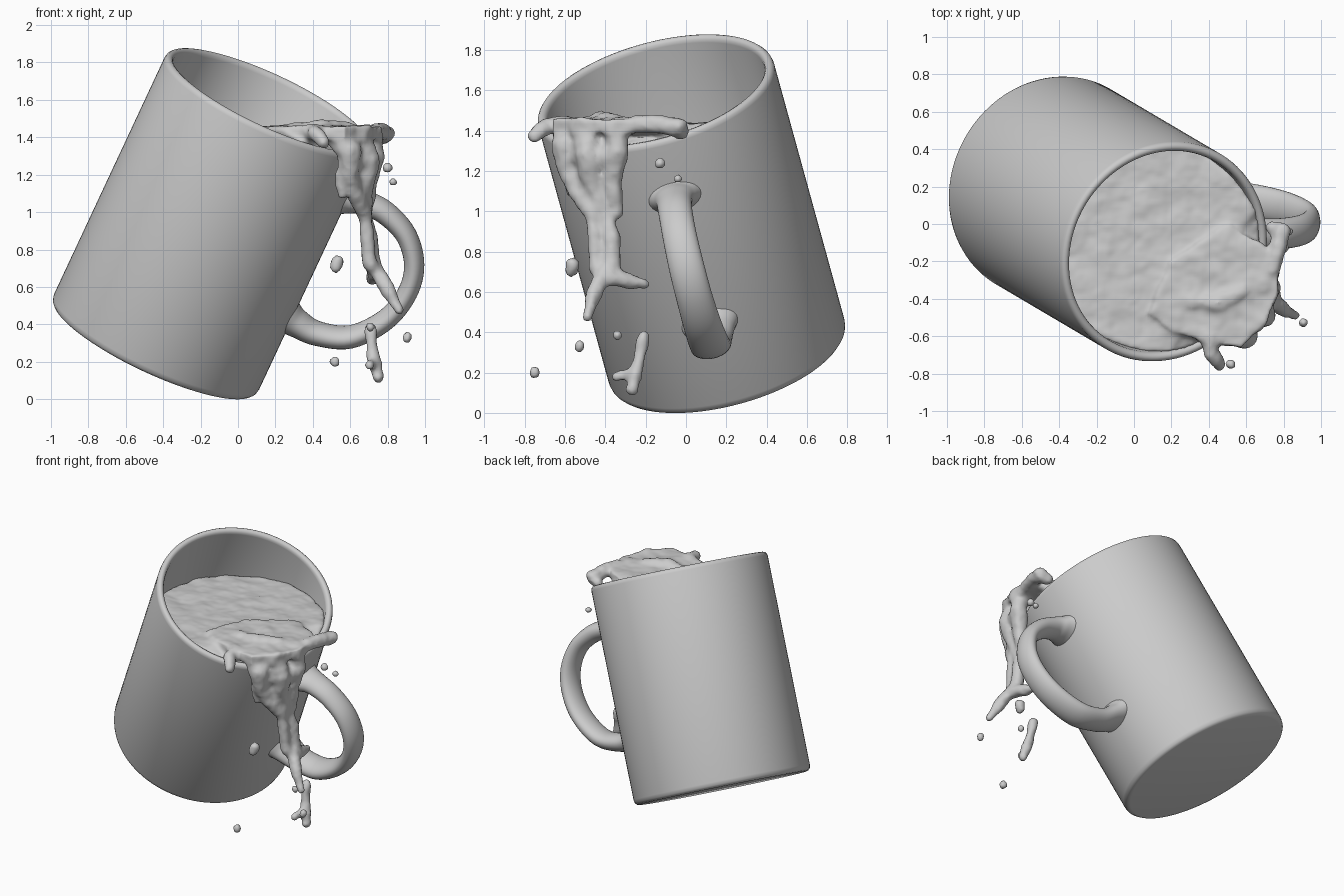
import bpy, bmesh, math
from mathutils import Vector, Matrix

if "Cube" in bpy.data.objects:
    bpy.data.objects.remove(bpy.data.objects["Cube"])

# Tilted mug frame: a = cup axis, h = handle direction
a = Vector((0.4105, -0.2418, 0.879)).normalized()
h = Vector((0.91, 0.036, -0.416))
h = (h - a * h.dot(a)).normalized()
s = a.cross(h)
FRAME = Matrix.Translation((-0.45, 0.21, 0.275)) @ Matrix((h, s, a)).transposed().to_4x4()
H = 1.505


def finish(bm, name, matrix=None, angle=40):
    bmesh.ops.recalc_face_normals(bm, faces=bm.faces)
    me = bpy.data.meshes.new(name)
    bm.to_mesh(me)
    bm.free()
    if matrix:
        me.transform(matrix)
    ob = bpy.data.objects.new(name, me)
    bpy.context.collection.objects.link(ob)
    bpy.ops.object.select_all(action='DESELECT')
    bpy.context.view_layer.objects.active = ob
    ob.select_set(True)
    bpy.ops.object.shade_smooth_by_angle(angle=math.radians(angle))
    return ob


def lathe(profile, steps=96):
    bm = bmesh.new()
    vs = [bm.verts.new((r, 0, z)) for r, z in profile]
    es = [bm.edges.new(p) for p in zip(vs, vs[1:])]
    bmesh.ops.spin(bm, geom=vs + es, cent=(0, 0, 0), axis=(0, 0, 1),
                   angle=2 * math.pi, steps=steps, use_merge=True)
    bmesh.ops.remove_doubles(bm, verts=bm.verts, dist=1e-4)
    return bm


# Mug body with rounded rim and base edge
finish(lathe([(0, 0), (0.57, 0), (0.588, 0.005), (0.6, 0.018), (0.605, 0.04),
              (0.605, H - 0.03), (0.601, H - 0.014), (0.592, H - 0.004), (0.58, H),
              (0.568, H - 0.004), (0.559, H - 0.014), (0.555, H - 0.03),
              (0.555, 0.1), (0.53, 0.06), (0, 0.05)]), "mug_body", FRAME)


# Handle: smooth path in the cup's radial plane, flared where it meets the wall
def catmull(pts, n):
    p = [pts[0]] + pts + [pts[-1]]
    out = []
    for i in range(1, len(p) - 2):
        for k in range(n):
            t = k / n
            out.append(tuple(0.5 * (2 * q1 + (q2 - q0) * t
                       + (2 * q0 - 5 * q1 + 4 * q2 - q3) * t * t
                       + (3 * q1 - q0 - 3 * q2 + q3) * t ** 3)
                       for q0, q1, q2, q3 in zip(*p[i - 1:i + 3])))
    return out + [pts[-1]]


# radial, axial, in-plane radius, sideways radius
path = catmull([(0.57, 1.185, 0.095, 0.145), (0.62, 1.195, 0.075, 0.115),
                (0.69, 1.21, 0.066, 0.092), (0.82, 1.205, 0.062, 0.085),
                (0.97, 1.14, 0.056, 0.085), (1.075, 1.01, 0.054, 0.088),
                (1.105, 0.85, 0.054, 0.09), (1.06, 0.67, 0.056, 0.095),
                (0.93, 0.505, 0.06, 0.1), (0.76, 0.445, 0.064, 0.1),
                (0.64, 0.45, 0.075, 0.12), (0.57, 0.465, 0.095, 0.15)], 6)
bm = bmesh.new()
rings = []
for i, (r, t, ra, rb) in enumerate(path):
    n0, n1 = path[max(i - 1, 0)], path[min(i + 1, len(path) - 1)]
    tan = Vector((n1[0] - n0[0], 0, n1[1] - n0[1])).normalized()
    nor = Vector((-tan.z, 0, tan.x))
    rings.append([bm.verts.new(Vector((r, 0, t)) + nor * ra * math.cos(w)
                  + Vector((0, rb * math.sin(w), 0)))
                  for w in (2 * math.pi * k / 28 for k in range(28))])
for A, B in zip(rings, rings[1:]):
    for k in range(28):
        j = (k + 1) % 28
        bm.faces.new((A[k], A[j], B[j], B[k]))
bm.faces.new(rings[0])
bm.faces.new(rings[-1])
finish(bm, "mug_handle", FRAME)

# Liquid filling the cup, cut off level
liq = lathe([(0, 0.06), (0.53, 0.065), (0.562, 0.11), (0.562, H - 0.01), (0, H - 0.01)])
bmesh.ops.transform(liq, matrix=FRAME, verts=liq.verts)
cut = bmesh.ops.bisect_plane(liq, geom=liq.verts[:] + liq.edges[:] + liq.faces[:],
                             plane_co=(0, 0, 1.435), plane_no=(0, 0, 1), clear_outer=True)
bmesh.ops.holes_fill(liq, edges=[e for e in liq.edges if e.is_boundary])

# Bulge of liquid swelling over the low side of the rim
outline = [(0.08, -0.48), (0.22, -0.58), (0.38, -0.63), (0.57, -0.66), (0.70, -0.54),
           (0.77, -0.38), (0.77, -0.2), (0.68, -0.1), (0.5, 0.0), (0.2, -0.2)]
slab = liq.faces.new([liq.verts.new((x, y, 1.385)) for x, y in outline])
ext = bmesh.ops.extrude_face_region(liq, geom=[slab], use_keep_orig=True)
for v in ext['geom']:
    if isinstance(v, bmesh.types.BMVert):
        v.co.z = 1.46


def stream(*pts):
    """Overlapping balls along a path of (x, y, z, radius)."""
    for p, q in zip(pts, pts[1:] if len(pts) > 1 else pts):
        n = max(1, int((Vector(p[:3]) - Vector(q[:3])).length / (0.35 * min(p[3], q[3]))))
        for i in range(n + 1):
            x, y, z, r = (u + (v - u) * i / n for u, v in zip(p, q))
            bmesh.ops.create_icosphere(liq, subdivisions=2, radius=r,
                                       matrix=Matrix.Translation((x, y, z)))


# Pouring sheet: three streams that merge
stream((0.50, -0.58, 1.41, 0.05), (0.60, -0.60, 1.33, 0.07), (0.59, -0.58, 1.2, 0.06),
       (0.64, -0.52, 1.08, 0.045), (0.68, -0.46, 0.98, 0.04), (0.69, -0.45, 0.85, 0.04),
       (0.71, -0.44, 0.72, 0.045))
stream((0.56, -0.40, 1.38, 0.07), (0.64, -0.48, 1.38, 0.08), (0.68, -0.48, 1.28, 0.08),
       (0.67, -0.47, 1.15, 0.06), (0.68, -0.41, 1.0, 0.04), (0.70, -0.37, 0.88, 0.04),
       (0.72, -0.37, 0.75, 0.05), (0.74, -0.38, 0.67, 0.05))
stream((0.70, -0.35, 1.41, 0.06), (0.73, -0.34, 1.3, 0.055), (0.69, -0.37, 1.15, 0.055),
       (0.68, -0.35, 1.0, 0.045))
stream((0.63, -0.53, 1.27, 0.06), (0.70, -0.40, 1.27, 0.06))
stream((0.55, -0.58, 1.2, 0.035), (0.555, -0.57, 1.1, 0.028))
# Split lower tips
stream((0.73, -0.41, 0.70, 0.05), (0.79, -0.45, 0.60, 0.042), (0.86, -0.49, 0.48, 0.03))
stream((0.74, -0.38, 0.68, 0.05), (0.72, -0.28, 0.65, 0.045), (0.71, -0.2, 0.635, 0.028))
# Fingers at both sides of the lip
stream((0.40, -0.60, 1.43, 0.05), (0.41, -0.69, 1.425, 0.042), (0.46, -0.75, 1.37, 0.035))
stream((0.74, -0.24, 1.43, 0.05), (0.77, -0.12, 1.43, 0.047), (0.79, -0.04, 1.415, 0.055),
       (0.74, -0.02, 1.395, 0.04))
# Raised crest on the surface
stream((0.30, -0.42, 1.42, 0.06), (0.45, -0.42, 1.435, 0.065), (0.58, -0.36, 1.425, 0.06))
# Falling strand and drops
stream((0.71, -0.21, 0.38, 0.03), (0.72, -0.24, 0.24, 0.035), (0.75, -0.27, 0.12, 0.036))
stream((0.72, -0.26, 0.2, 0.03), (0.70, -0.34, 0.18, 0.028))
stream((0.525, -0.565, 0.705, 0.033), (0.53, -0.56, 0.735, 0.033))
stream((0.905, -0.53, 0.32, 0.03), (0.91, -0.53, 0.335, 0.03))
for x, y, z in [(0.52, -0.75, 0.2), (0.71, -0.34, 0.385), (0.80, -0.13, 1.235),
                (0.83, -0.04, 1.16)]:
    stream((x, y, z, 0.031))

liquid = finish(liq, "spilling_liquid", angle=180)

# Fuse into one skin with gentle ripples
rm = liquid.modifiers.new("fuse", 'REMESH')
rm.mode = 'VOXEL'
rm.voxel_size = 0.015
rm.use_smooth_shade = True
sm = liquid.modifiers.new("soften", 'SMOOTH')
sm.factor = 0.5
sm.iterations = 5
tex = bpy.data.textures.new("ripple", 'CLOUDS')
tex.noise_scale = 0.13
dp = liquid.modifiers.new("ripples", 'DISPLACE')
dp.texture = tex
dp.texture_coords = 'LOCAL'
dp.strength = 0.03
dp.mid_level = 0.5
